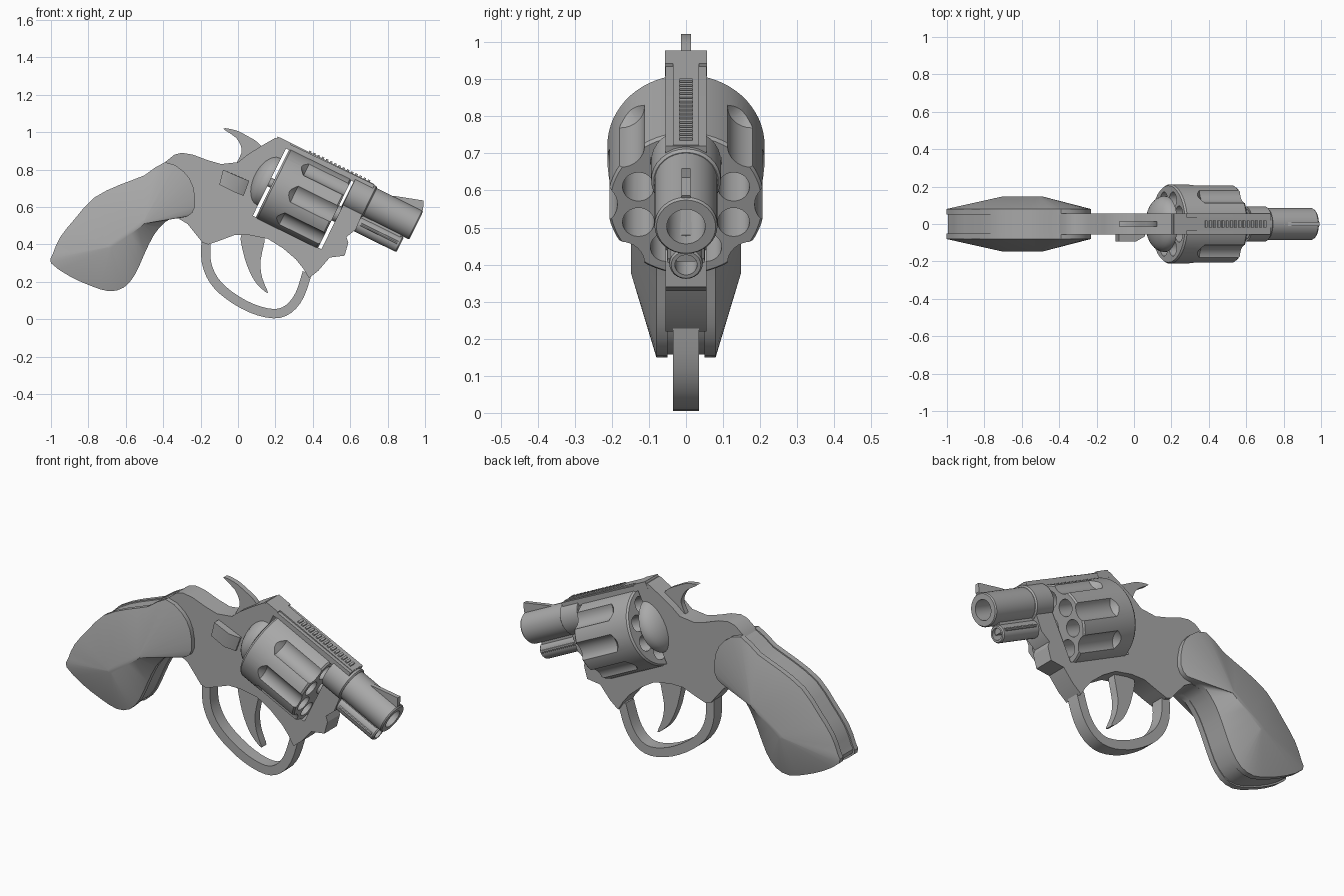
import bpy, bmesh
from math import sin, cos, pi, radians
from mathutils import Matrix, Vector

default = bpy.data.objects.get("Cube")
if default:
    bpy.data.objects.remove(default, do_unlink=True)

steel = bpy.data.materials.new("steel_grey")
steel.use_nodes = True
grey = (0.4, 0.4, 0.4, 1)
steel.diffuse_color = grey
steel.node_tree.nodes["Principled BSDF"].inputs["Base Color"].default_value = grey

# Barrel frame: local x runs along the bore, local z is up from it
WORLD = Matrix.Identity(4)
BORE = Matrix.Translation((0.184, 0, 0.726)) @ Matrix.Rotation(radians(26.2), 4, 'Y')


def loft(name, rings, matrix=WORLD):
    """Closed solid through equal-length rings of 3D points."""
    bm = bmesh.new()
    loops = [[bm.verts.new(matrix @ Vector(p)) for p in ring] for ring in rings]
    n = len(loops[0])
    for a, b in zip(loops, loops[1:]):
        for i in range(n):
            j = (i + 1) % n
            bm.faces.new((a[i], a[j], b[j], b[i]))
    bm.faces.new(loops[0][::-1])
    bm.faces.new(loops[-1])
    bmesh.ops.recalc_face_normals(bm, faces=bm.faces)
    mesh = bpy.data.meshes.new(name)
    bm.to_mesh(mesh)
    bm.free()
    mesh.materials.append(steel)
    obj = bpy.data.objects.new(name, mesh)
    bpy.context.collection.objects.link(obj)
    shade(obj)
    return obj


def shade(obj):
    bpy.ops.object.select_all(action='DESELECT')
    obj.select_set(True)
    bpy.context.view_layer.objects.active = obj
    bpy.ops.object.shade_smooth_by_angle(angle=radians(30))


def ring(points, y):
    """Side outline in hundredths placed at depth y."""
    return [(x / 100, y, z / 100) for x, z in points]


def slab(name, points, half, matrix=WORLD):
    return loft(name, [ring(points, -half), ring(points, half)], matrix)


def box(name, u0, u1, v0, v1, half):
    pts = [(u0, v0), (u1, v0), (u1, v1), (u0, v1)]
    return loft(name, [[(u, y, v) for u, v in pts] for y in (-half, half)], BORE)


def lathe(name, profile, v=0.0, y=0.0, n=32):
    """Turn (position, radius) pairs about a line parallel to the bore."""
    turn = [2 * pi * i / n for i in range(n)]
    return loft(name, [[(u, y + r * sin(a), v + r * cos(a)) for a in turn]
                       for u, r in profile], BORE)


def cut(obj, cutter):
    mod = obj.modifiers.new("cut", 'BOOLEAN')
    mod.operation, mod.solver, mod.object = 'DIFFERENCE', 'EXACT', cutter
    bpy.context.view_layer.objects.active = obj
    bpy.ops.object.modifier_apply(modifier=mod.name)
    bpy.data.objects.remove(cutter, do_unlink=True)


def smooth(points, closed=True, steps=3):
    """Rounded path through the points."""
    pts = [Vector(p) for p in points]
    n = len(pts)
    pick = (lambda i: pts[i % n]) if closed else (lambda i: pts[max(0, min(n - 1, i))])
    out = []
    for i in range(n if closed else n - 1):
        a, b, c, d = (pick(i + k) for k in (-1, 0, 1, 2))
        for s in range(steps):
            t = s / steps
            out.append(b + (c - a) * t / 2 + (a - b * 2.5 + c * 2 - d / 2) * t * t
                       + ((b - c) * 3 + d - a) * t ** 3 / 2)
    return out if closed else out + [pts[-1]]


# Frame with the opening for the cylinder
frame = slab("frame", [
    (-39, 84), (-34, 88), (-30, 89), (-24, 88), (-16, 85), (-9, 83), (0, 84), (5, 88),
    (13, 93), (20, 97), (27, 94), (73, 72), (63, 48), (58, 44), (59, 41), (57, 34),
    (49, 33), (43, 26), (38, 22), (35, 27), (31, 32), (24, 38), (16, 43), (6, 45),
    (-2, 45), (-10, 42), (-16, 40), (-19, 41), (-23, 46), (-27, 51), (-32, 54),
    (-45, 55), (-45, 75)], 0.055)
cut(frame, box("window", -0.018, 0.39, -0.2, 0.2, 0.2))
shade(frame)

# Grip: two swelling panels around a slightly recessed core
outline = smooth([
    (-39, 84), (-29, 79), (-24, 71), (-23, 60), (-27, 55), (-34, 54), (-39, 52),
    (-45, 45), (-50, 35), (-55, 24), (-61, 17), (-69, 15), (-79, 18), (-90, 23),
    (-100, 30), (-99, 35), (-95, 44), (-87, 54), (-77, 65), (-63, 72), (-50, 77)], steps=2)
low, high = Vector((-68, 39)), Vector((-51, 51))
spine = high - low
middle = (low + high) / 2


def crown(p):
    q = low + spine * max(0, min(1, (p - low).dot(spine) / spine.length_squared))
    return q + (p - q) * 0.06


core = [middle + (p - middle) * 0.975 for p in outline]
top = [crown(p) for p in outline]
loft("grip", [ring(top, -0.148), ring(outline, -0.08), ring(outline, -0.05), ring(core, -0.05),
              ring(core, 0.05), ring(outline, 0.05), ring(outline, 0.08), ring(top, 0.148)])

# Trigger guard: ribbon offset both ways from its centre line
path = smooth([(-17, 43), (-17, 31), (-13, 21), (-5, 13), (7, 6), (19, 3),
               (27, 5.5), (33, 13), (37, 25)], closed=False)
outer, inner = [], []
for i, p in enumerate(path):
    d = (path[min(i + 1, len(path) - 1)] - path[max(i - 1, 0)]).normalized()
    side = Vector((-d.y, d.x)) * 2.5
    outer.append(p - side)
    inner.append(p + side)
slab("trigger_guard", outer + inner[::-1], 0.035)

# Trigger and hammer
slab("trigger", smooth([(2, 46), (3, 35), (6, 26), (10, 19), (16, 14), (13, 22),
                        (12, 31), (14, 46)]), 0.022)
slab("hammer", smooth([(-8, 102), (-1, 101), (5, 98), (10, 95), (13, 91), (12, 84), (0, 82),
                       (-1, 83), (1, 87), (2, 91), (-1, 97)]), 0.014)

# Latch on the right side, sloping at its front end
loft("cylinder_latch", [ring([(-8, 80), (6, 74), (3, 66), (-10, 72)], -0.05),
                        ring([(-8, 80), (6, 74), (3, 66), (-10, 72)], -0.065),
                        ring([(-8, 80), (1, 76), (-2, 68), (-10, 72)], -0.094)])

# Cylinder with eight chambers and eight flutes between them
drum = lathe("cylinder", [(0, 0.205), (0.01, 0.212), (0.362, 0.212), (0.371, 0.205)], n=64)
for i in range(8):
    a = i * pi / 4
    b = a + pi / 8
    cut(drum, lathe("flute_cutter", [(0.07, 0.01), (0.13, 0.065), (0.4, 0.065)],
                    0.25 * cos(a), 0.25 * sin(a)))
    cut(drum, lathe("chamber_cutter", [(-0.1, 0.043), (0.5, 0.043)],
                    0.139 * cos(b), 0.139 * sin(b), 24))
shade(drum)
lathe("cylinder_pin", [(-0.03, 0.025), (0.02, 0.025)], n=16)

# Domed recoil shield behind the cylinder
arc = [i * pi / 16 for i in range(8)]
lathe("recoil_shield", [(-0.018, 0.15)] + [(-0.025 - 0.085 * sin(t), 0.15 * cos(t)) for t in arc])

# Barrel with open bore, and its collar
lathe("barrel", [(0.385, 0.085), (0.782, 0.085), (0.789, 0.08), (0.789, 0.052), (0.45, 0.05)], 0.139)
lathe("barrel_collar", [(0.388, 0.094), (0.505, 0.094), (0.512, 0.087)], 0.139)

# Ejector rod housing under the barrel
lathe("ejector_housing", [(0.36, 0.045), (0.75, 0.045), (0.757, 0.04), (0.757, 0.03), (0.6, 0.03)],
      0.008, n=24)
box("housing_web", 0.45, 0.74, 0.01, 0.09, 0.025)
for s in (-1, 1):
    lathe("housing_rail", [(0.52, 0.009), (0.74, 0.009)], 0.012, s * 0.042, 8)

# Sights and the ribbed top strap
slab("front_sight", [(57, 21), (78, 21), (78.5, 23), (76.5, 27.5), (70, 25.5), (62, 23)],
     0.012, BORE)
box("rear_sight", -0.085, -0.005, 0.2, 0.238, 0.056)
box("top_rib", -0.01, 0.49, 0.2, 0.238, 0.035)
for i in range(15):
    u = 0.1 + i * 0.025
    box("rib_serration", u, u + 0.013, 0.23, 0.246, 0.018)
